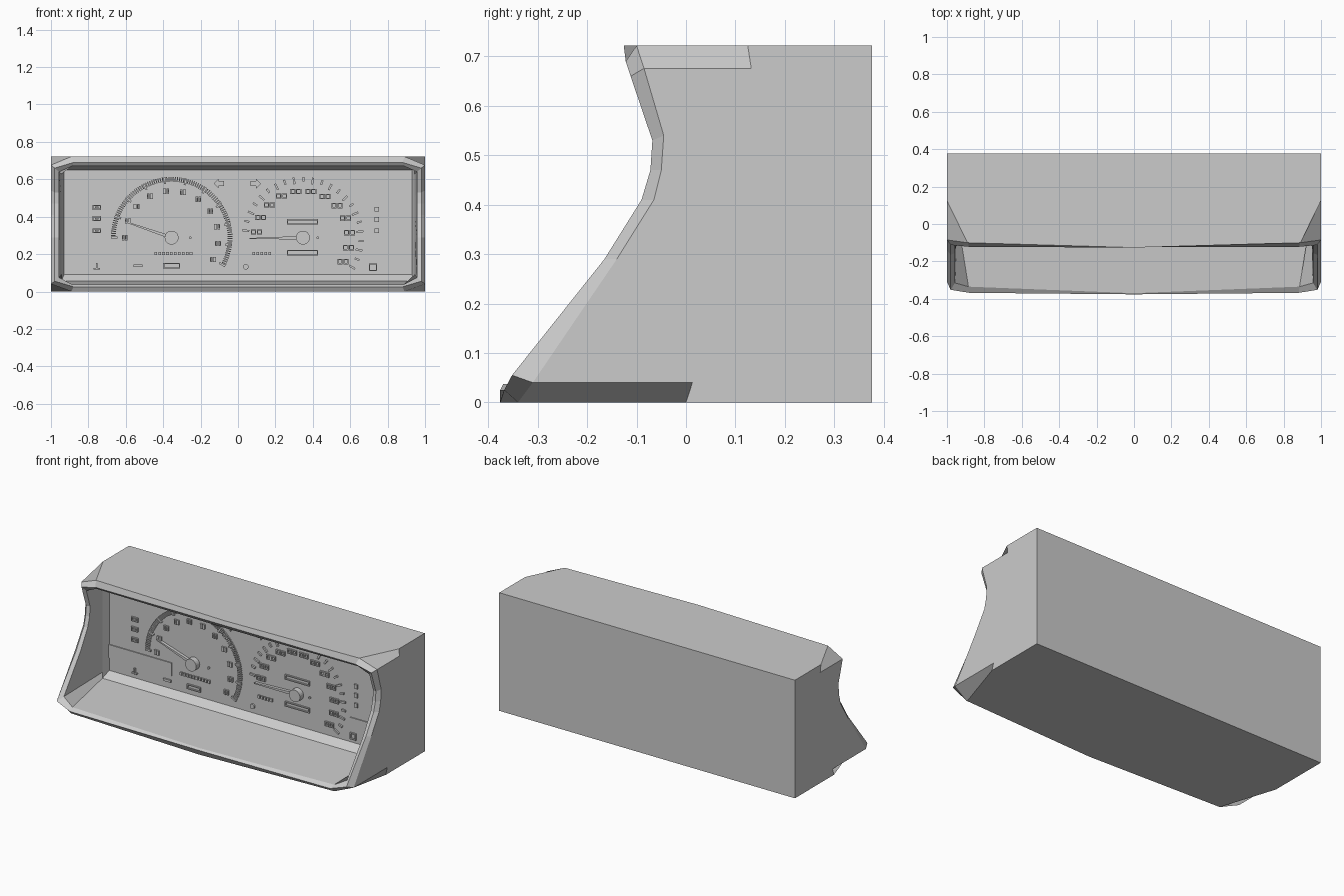
import bpy, bmesh, math

if "Cube" in bpy.data.objects:
    bpy.data.objects.remove(bpy.data.objects["Cube"])

PANEL_Y = 0.085


def finish(bm, name):
    bmesh.ops.recalc_face_normals(bm, faces=bm.faces)
    me = bpy.data.meshes.new(name)
    bm.to_mesh(me)
    bm.free()
    ob = bpy.data.objects.new(name, me)
    bpy.context.collection.objects.link(ob)
    return ob


def ring(hx, bottom, side, top):
    """Outline mirrored in x. bottom/top: (centre y, corner x, corner y, z); side: (y, z) upwards."""
    bc, bx, by, bz = bottom
    tc, tx, ty, tz = top
    half = [(0, bc, bz), (bx, by, bz)] + [(hx, y, z) for y, z in side] + [(tx, ty, tz), (0, tc, tz)]
    return half + [(-x, y, z) for x, y, z in half[-2:0:-1]]


def flat_ring(hx, y, z0, z1):
    zs = [z0 + (z1 - z0) * t for t in (0.06, 0.36, 0.55, 0.64, 0.74, 0.94)]
    return ring(hx, (y, hx, y, z0), [(y, z) for z in zs], (y, hx, y, z1))


# Housing: loft from the back, around the lip and into the recess
side_outer = [(-.31, .04), (-.14, .29), (-.065, .41), (-.05, .47), (-.045, .54), (-.085, .676)]
side_front = [(-.352, .055), (-.165, .29), (-.09, .41), (-.072, .47), (-.068, .53), (-.112, .66)]
side_inner = [(-.315, .075), (-.155, .29), (-.085, .41), (-.067, .47), (-.062, .53), (-.098, .64)]
zs = [z for _, z in side_outer]
ys = [.013, .05, .08, .1, .12, .132]
rings = [
    ring(1, (.376, 1, .376, 0), [(.376, z) for z in zs], (.376, 1, .376, .722)),
    ring(1, (0, 1, 0, 0), list(zip(ys, zs)), (.125, 1, .125, .722)),
    ring(1, (-.376, .89, -.34, 0), side_outer, (-.126, .89, -.10, .722)),
    ring(.98, (-.376, .88, -.368, .025), side_front, (-.122, .88, -.122, .69)),
    ring(.957, (-.37, .885, -.335, .037), side_inner, (-.115, .885, -.103, .672)),
    flat_ring(.945, .04, .055, .665),
    flat_ring(.93, PANEL_Y, .09, .65),
]
bm = bmesh.new()
loops = [[bm.verts.new(p) for p in r] for r in rings]
for a, b in zip(loops, loops[1:]):
    n = len(a)
    for i in range(n):
        j = (i + 1) % n
        bm.faces.new((a[i], a[j], b[j], b[i]))
bm.faces.new(loops[0])
bm.faces.new(loops[-1])
finish(bm, "cluster_housing")


def prism(bm, pts, depth=.01):
    """Extrude an x-z outline forward from the panel."""
    back = [bm.verts.new((x, PANEL_Y + .002, z)) for x, z in pts]
    front = [bm.verts.new((x, PANEL_Y - depth, z)) for x, z in pts]
    n = len(pts)
    for i in range(n):
        j = (i + 1) % n
        bm.faces.new((back[i], back[j], front[j], front[i]))
    bm.faces.new(front)
    bm.faces.new(back)


def bar(bm, x, z, w, h, ang=0, depth=.01):
    c, s = math.cos(ang), math.sin(ang)
    prism(bm, [(x + u * w / 2 * c - v * h / 2 * s, z + u * w / 2 * s + v * h / 2 * c)
               for u, v in ((-1, -1), (1, -1), (1, 1), (-1, 1))], depth)


def frame(bm, x, z, w, h, t=.006):
    for k in (-1, 1):
        bar(bm, x, z + k * (h - t) / 2, w, t)
        bar(bm, x + k * (w - t) / 2, z, t, h - 2 * t)


def disc(bm, x, z, r, n=20, depth=.01):
    prism(bm, [(x + r * math.cos(2 * math.pi * i / n), z + r * math.sin(2 * math.pi * i / n))
               for i in range(n)], depth)


def dial(name, cx, cz, start, end, marks, minor, pad_w, needle, needle_len):
    # Scale ticks and blank marker pads
    bm = bmesh.new()
    steps = marks * minor
    for i in range(steps + 1):
        a = math.radians(start + (end - start) * i / steps)
        c, s = math.cos(a), math.sin(a)
        major = i % minor == 0
        length = .036 if major else .026
        r = .325 - length / 2
        bar(bm, cx + r * c, cz + r * s, length, .011 if major else (.006 if minor > 5 else .011), a)
        if major:
            for k in (-1, 1):
                frame(bm, cx + .25 * c + k * pad_w / 4, cz + .25 * s, pad_w / 2 - .003, .028)
    finish(bm, name + "_scale")
    # Needle and hub
    bm = bmesh.new()
    a = math.radians(needle)
    c, s = math.cos(a), math.sin(a)
    prism(bm, [(cx - .009 * s, cz + .009 * c), (cx + .009 * s, cz - .009 * c),
               (cx + needle_len * c + .003 * s, cz + needle_len * s - .003 * c),
               (cx + needle_len * c - .003 * s, cz + needle_len * s + .003 * c)], .018)
    finish(bm, name + "_needle")
    bm = bmesh.new()
    disc(bm, cx, cz, .037, 24, .035)
    finish(bm, name + "_hub")


dial("rev_counter", -.355, .288, 180, -28, 10, 10, .034, 161, .26)
dial("speedometer", .347, .288, 173, -31, 11, 2, .062, 181, .285)

# Display windows
bm = bmesh.new()
bar(bm, -.7175, .21, .425, .08, depth=.006)
bar(bm, .81, .202, .225, .08, depth=.006)
finish(bm, "display_windows")

# Outlined counters inside the dials
bm = bmesh.new()
for x, z, w in ((-.355, .137, .09), (.345, .372, .165), (.345, .208, .165)):
    frame(bm, x, z, w, .03)
finish(bm, "counter_frames")

# Turn signal arrows
bm = bmesh.new()
for x, d in ((-.1, -1), (.093, 1)):
    prism(bm, [(x + d * u, .577 + v) for u, v in
               ((.03, 0), (.004, .026), (.004, .013), (-.026, .013),
                (-.026, -.013), (.004, -.013), (.004, -.026))])
finish(bm, "turn_arrows")

# Warning symbols, dial captions as dashes, and small dots
bm = bmesh.new()
for z in (.45, .39, .325):
    frame(bm, -.755, z, .045, .026)
    bar(bm, -.755, z, .02, .008)
for z in (.44, .385, .325):
    bar(bm, .742, z, .022, .026)
frame(bm, .722, .13, .042, .04)
bar(bm, -.755, .135, .008, .035)
bar(bm, -.755, .122, .035, .008)
bar(bm, -.535, .137, .05, .014)
for x0, count in ((-.44, 10), (.085, 5)):
    for i in range(count):
        bar(bm, x0 + i * .021, .203, .014, .018)
disc(bm, .042, .132, .015)
for x in (-.255, .427):
    disc(bm, x, .287, .007, 10)
finish(bm, "warning_symbols")
